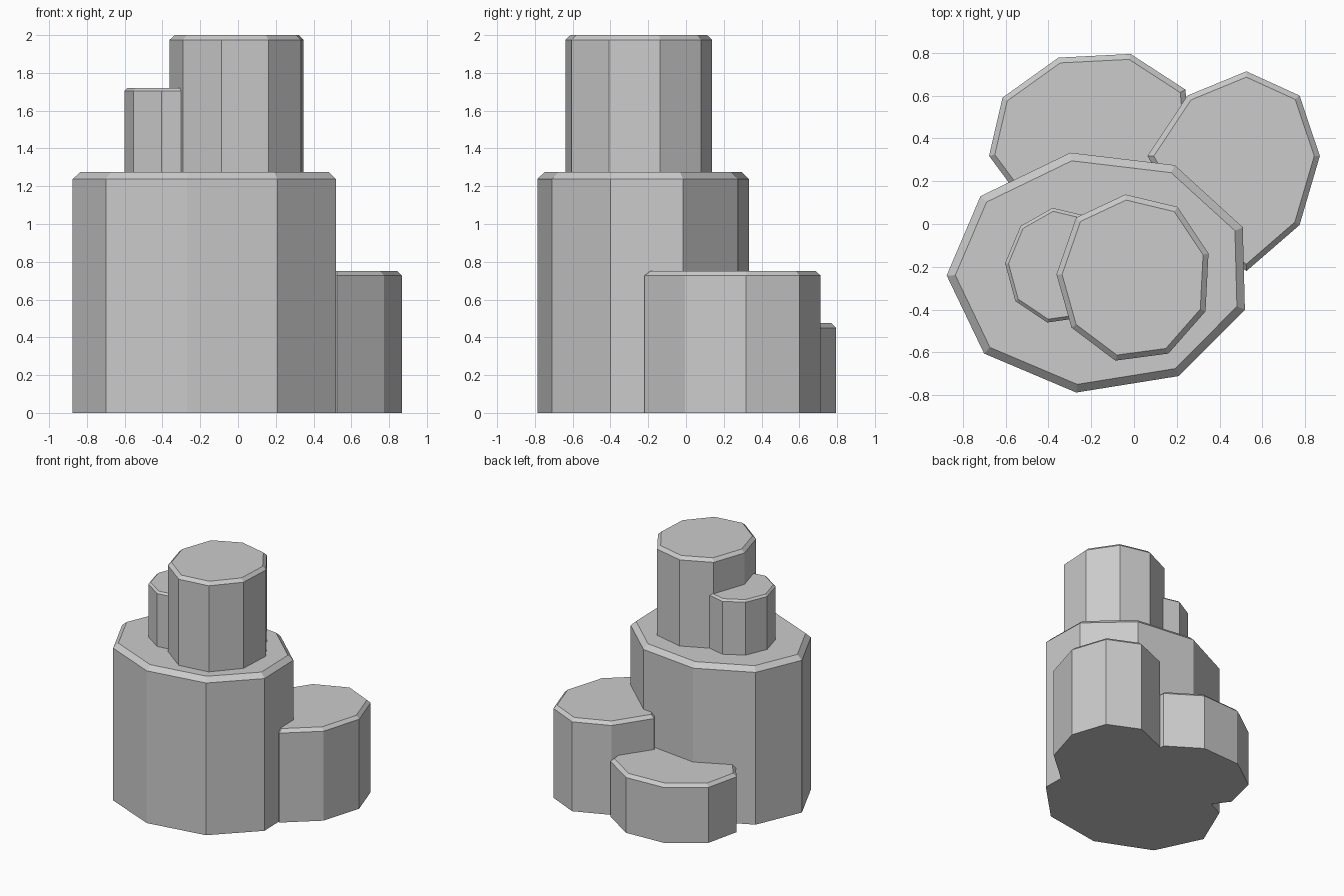
import bpy, bmesh


def column(name, outline, z0, z1, bevel):
    """Extrude a faceted outline upward and chamfer its top rim."""
    bm = bmesh.new()
    base = bm.faces.new([bm.verts.new((x, y, z0)) for x, y in outline])
    ext = bmesh.ops.extrude_face_region(bm, geom=[base], use_keep_orig=True)
    top = [v for v in ext["geom"] if isinstance(v, bmesh.types.BMVert)]
    for v in top:
        v.co.z = z1
    bmesh.ops.recalc_face_normals(bm, faces=bm.faces[:])
    rim = [e for e in bm.edges if all(v in top for v in e.verts)]
    bmesh.ops.bevel(bm, geom=rim, offset=bevel, segments=1, profile=0.5,
                    affect='EDGES')
    bmesh.ops.recalc_face_normals(bm, faces=bm.faces[:])
    mesh = bpy.data.meshes.new(name)
    bm.to_mesh(mesh)
    bm.free()
    obj = bpy.data.objects.new(name, mesh)
    bpy.context.collection.objects.link(obj)
    return obj


# Wide central rock column
column("main_column", [
    (-0.875, -0.24), (-0.70, -0.605), (-0.27, -0.787), (0.21, -0.71),
    (0.518, -0.40), (0.508, -0.015), (0.19, 0.275), (-0.297, 0.333),
    (-0.717, 0.13)], 0, 1.275, 0.037)

# Tall upper column
column("upper_column", [
    (-0.362, -0.235), (-0.292, -0.484), (-0.087, -0.638), (0.161, -0.605),
    (0.334, -0.408), (0.348, -0.137), (0.203, 0.08), (-0.04, 0.138),
    (-0.27, 0.03)], 1.24, 2.0, 0.025)

# Small column leaning against the upper one
column("small_upper_column", [
    (-0.602, -0.183), (-0.554, -0.36), (-0.405, -0.46), (-0.23, -0.435),
    (-0.11, -0.30), (-0.11, -0.10), (-0.22, 0.037), (-0.38, 0.075),
    (-0.53, -0.01)], 1.24, 1.72, 0.015)

# Mid-height column at the right
column("right_column", [
    (0.063, 0.318), (0.25, -0.01), (0.525, -0.22), (0.773, -0.005),
    (0.868, 0.318), (0.773, 0.60), (0.525, 0.713), (0.25, 0.60)],
    0, 0.752, 0.025)

# Low column at the back
column("back_column", [
    (-0.677, 0.318), (-0.50, 0.08), (-0.23, -0.01), (0.08, 0.07),
    (0.265, 0.34), (0.24, 0.628), (-0.016, 0.794), (-0.353, 0.777),
    (-0.614, 0.59)], 0, 0.475, 0.025)
